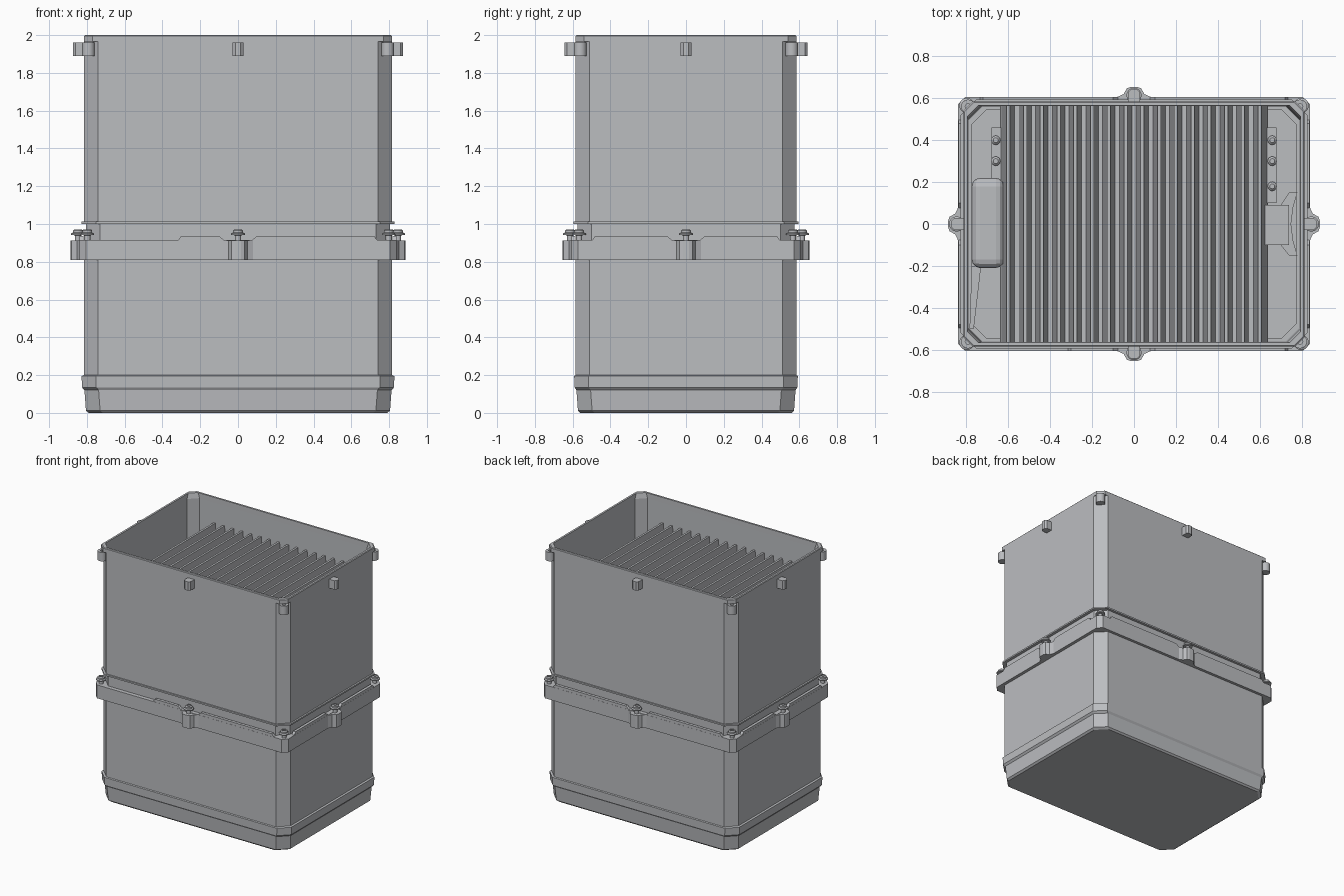
import bpy, bmesh, math
from mathutils import Matrix, Vector

cube = bpy.data.objects.get("Cube")
if cube:
    bpy.data.objects.remove(cube)

grey = bpy.data.materials.new("plain grey")
grey.use_nodes = True
colour = (0.5, 0.51, 0.53, 1)
grey.diffuse_color = colour
grey.node_tree.nodes["Principled BSDF"].inputs["Base Color"].default_value = colour


def loft(name, rings, matrix=None, smooth=False):
    """Skin a stack of equal-length point rings and cap both ends."""
    bm = bmesh.new()
    rows = [[bm.verts.new(p) for p in ring] for ring in rings]
    n = len(rows[0])
    for a, b in zip(rows, rows[1:]):
        for i in range(n):
            j = (i + 1) % n
            bm.faces.new((a[i], a[j], b[j], b[i]))
    bm.faces.new(rows[0])
    bm.faces.new(rows[-1])
    if matrix:
        bm.transform(matrix)
    bmesh.ops.recalc_face_normals(bm, faces=bm.faces)
    mesh = bpy.data.meshes.new(name)
    bm.to_mesh(mesh)
    bm.free()
    mesh.materials.append(grey)
    obj = bpy.data.objects.new(name, mesh)
    bpy.context.collection.objects.link(obj)
    if smooth:
        bpy.ops.object.select_all(action="DESELECT")
        obj.select_set(True)
        bpy.context.view_layer.objects.active = obj
        bpy.ops.object.shade_smooth_by_angle(angle=math.radians(35))
    return obj


def octagon(z, hx, hy, c):
    """Rectangle with chamfered corners."""
    quarter = [(hx, hy - c), (hx - c, hy)]
    pts = quarter + [(-x, y) for x, y in quarter[::-1]]
    pts += [(-x, -y) for x, y in pts]
    return [(x, y, z) for x, y in pts]


def prism(name, pts, z0, z1, matrix=None):
    return loft(name, [[(x, y, z) for x, y in pts] for z in (z0, z1)], matrix)


def box(name, x0, x1, y0, y1, z0, z1, matrix=None):
    return prism(name, [(x0, y0), (x1, y0), (x1, y1), (x0, y1)], z0, z1, matrix)


def turned(name, profile, matrix, sides=20):
    """Revolve (radius, height) pairs about z."""
    steps = [2 * math.pi * i / sides for i in range(sides)]
    rings = [[(r * math.cos(a), r * math.sin(a), z) for a in steps] for r, z in profile]
    return loft(name, rings, matrix, smooth=True)


# Lower tub: tapered foot, raised band, flange, hollow inside
loft("lower_tub", [octagon(*s) for s in (
    (0, .79, .56, .075), (.012, .805, .572, .075), (.12, .813, .58, .075),
    (.135, .826, .59, .075), (.195, .828, .592, .075), (.2, .815, .585, .075),
    (.81, .815, .585, .075), (.81, .84, .607, .035), (.915, .84, .607, .035),
    (.915, .775, .545, .07), (.05, .775, .545, .07))])

# Upper sleeve: open top, lower bead, fuller corners at the rim
loft("upper_sleeve", [octagon(*s) for s in (
    (.85, .775, .545, .07), (.85, .805, .575, .075), (1, .805, .575, .075),
    (1, .828, .595, .075), (1.012, .828, .595, .075), (1.012, .815, .585, .075),
    (1.965, .815, .585, .075), (1.965, .815, .585, .045), (1.995, .815, .585, .045),
    (2, .81, .58, .045), (2, .795, .565, .05), (.85, .775, .545, .07))][:-1]
    + [octagon(1.96, .795, .565, .065), octagon(.9, .79, .56, .065),
       octagon(.86, .79, .56, .065)])

# Bosses, lugs and screws at the middle of every side
screw = [(.016, .9), (.016, .94), (.036, .942), (.036, .95), (.026, .955),
         (.026, .965), (.019, .972), (.012, .972), (.012, .958)]
lug = [(.024, 1.89), (.034, 1.89), (.034, 1.96), (.014, 1.96), (.014, 1.9)]
boss = [(.09, 0), (.05, .018), (.034, .046), (.016, .052)]
boss = boss + [(-u, v) for u, v in boss[::-1]]
tab = [(.028, -.01), (.028, .045), (.014, .058), (-.014, .058), (-.028, .045), (-.028, -.01)]
sides = {"front": (180, .602, .585, .74), "back": (0, .602, .585, .74),
         "left": (-90, .835, .815, .5), "right": (90, .835, .815, .5)}
for side, (turn, flange, wall, end) in sides.items():
    spin = Matrix.Rotation(math.radians(turn), 4, "Z")
    at_flange = spin @ Matrix.Translation((0, flange, 0))
    prism(side + "_flange_boss", boss, .81, .912, at_flange)
    turned(side + "_screw", screw, spin @ Matrix.Translation((0, flange + .012, 0)))
    prism(side + "_rim_lug", tab, 1.89, 1.96, spin @ Matrix.Translation((0, wall, 0)))
    # raised lips on the flange either side of the boss, with ramped ends
    for s in (-1, 1):
        far = .32 if (side, s) == ("front", 1) else end
        outline = [(s * .07, .91), (s * .1, .937), (s * (far - .02), .937), (s * far, .91)]
        loft(side + "_flange_lip", [[(u, v, z) for u, z in outline] for v in (-.018, .004)],
             at_flange)

# Corner screws and lugs
for sx in (-1, 1):
    for sy in (-1, 1):
        place = Matrix.Translation((sx * .798, sy * .566, 0))
        turned("corner_screw", screw, place)
        turned("corner_lug", lug, place @ Matrix.Translation((-sx * .006, -sy * .006, 0)))

# Equipment body inside the housing
box("equipment_body", -.625, .625, -.54, .54, .06, 1.5)

# Cooling fins: one comb-shaped section run from front to back
count, pitch = 16, .08
comb = [(-.64, 1.46)]
for i in range(count):
    x = (i - (count - 1) / 2) * pitch
    comb += [(x - .03, 1.5), (x - .008, 1.8), (x + .008, 1.8), (x + .03, 1.5)]
comb.append((.64, 1.46))
loft("cooling_fins", [[(x, y, z) for x, z in comb] for y in (-.565, .565)])

# Fan cover on the right side, with softened edges
cover = box("side_cover", -.775, -.62, -.21, .22, 1.15, 1.6)
bevel = cover.modifiers.new("soft edges", "BEVEL")
bevel.width, bevel.segments = .04, 3

# Slanted plate beside the cover
prism("side_plate", [(-.785, -.5), (-.765, -.5), (-.73, -.2), (-.775, -.2)], 1.1, 1.45)

# Cable outlet and flared collar on the left side
box("cable_outlet", .62, .74, -.1, .09, 1.15, 1.55)
prism("flared_collar", [(.7, -.1), (.74, -.15), (.78, -.15), (.76, -.08), (.75, 0),
                        (.76, .08), (.78, .15), (.74, .15), (.7, .09)], 1.2, 1.5)

# Terminal strips with fasteners
for s in (-1, 1):
    box("terminal_strip", *sorted((s * .62, s * .68)), .1, .46, 1.3, 1.48)
    for y in (.18, .3, .4):
        turned("terminal_fastener", [(.022, 1.47), (.022, 1.5), (.012, 1.51)],
               Matrix.Translation((s * .66, y, 0)))
